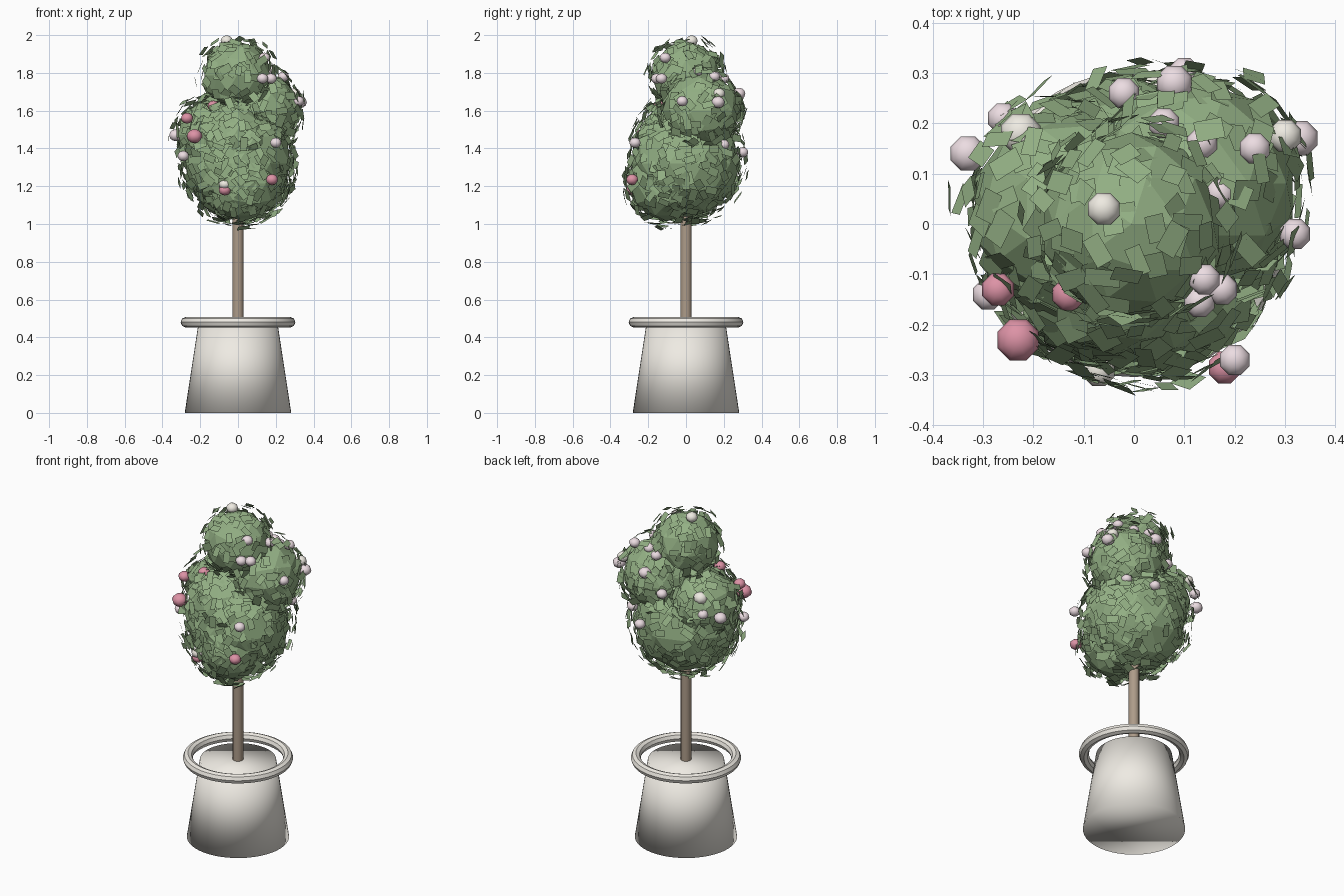
import bpy, bmesh, math, random
from mathutils import Vector, Matrix

if "Cube" in bpy.data.objects:
    bpy.data.objects.remove(bpy.data.objects["Cube"])

random.seed(11)


def material(name, rgb):
    m = bpy.data.materials.new(name)
    m.diffuse_color = (*rgb, 1)
    m.use_nodes = True
    m.node_tree.nodes["Principled BSDF"].inputs["Base Color"].default_value = m.diffuse_color
    return m


CREAM = material("cream", (0.86, 0.83, 0.77))
BARK = material("bark", (0.42, 0.33, 0.25))
GREEN = material("leaf_green", (0.29, 0.43, 0.23))
WHITE = material("white_bloom", (0.86, 0.83, 0.76))
BLUSH = material("blush_bloom", (0.84, 0.72, 0.76))
PINK = material("pink_bloom", (0.72, 0.29, 0.38))


def finish(name, mat, smooth_angle=180):
    ob = bpy.context.object
    ob.name = name
    ob.data.materials.append(mat)
    bpy.ops.object.shade_smooth_by_angle(angle=math.radians(smooth_angle))
    return ob


# pot: closed tapered body with a separate rim ring
bpy.ops.mesh.primitive_cone_add(vertices=48, radius1=0.282, radius2=0.21, depth=0.47, location=(0, 0, 0.235))
finish("pot", CREAM)
bpy.ops.mesh.primitive_torus_add(major_radius=0.276, minor_radius=0.028, major_segments=48,
                                 minor_segments=8, location=(0, 0, 0.48))
finish("pot_rim", CREAM, 40)

# trunk
bpy.ops.mesh.primitive_cylinder_add(vertices=12, radius=0.03, depth=0.74, location=(0, 0, 0.83))
finish("trunk", BARK, 40)

# foliage masses: x, y, z, radius
blobs = [
    (0.00, 0.00, 1.32, 0.290),
    (0.03, -0.10, 1.215, 0.200),
    (-0.04, -0.05, 1.44, 0.210),
    (-0.13, 0.03, 1.47, 0.195),
    (0.12, 0.08, 1.60, 0.205),
    (-0.005, 0.00, 1.785, 0.182),
]
for i, (x, y, z, r) in enumerate(blobs):
    bpy.ops.mesh.primitive_ico_sphere_add(subdivisions=2, radius=r, location=(x, y, z))
    finish(f"foliage_{i + 1}", GREEN, 5)

# leaves: small quads lying over the foliage surface
bm = bmesh.new()
for x, y, z, r in blobs:
    c = Vector((x, y, z))
    for _ in range(int(5000 * r * r)):
        n = Vector([random.gauss(0, 1) for _ in range(3)]).normalized()
        p = c + n * (r + random.uniform(-0.01, 0.045))
        if p.z > 1.975 or any((p - Vector(b[:3])).length < b[3] - 0.011 for b in blobs):
            continue
        tilt = (n + Vector([random.uniform(-0.25, 0.25) for _ in range(3)])).normalized()
        m = (Matrix.Translation(p) @ tilt.to_track_quat('Z', 'Y').to_matrix().to_4x4()
             @ Matrix.Rotation(random.uniform(0, math.tau), 4, 'Z'))
        w, h = random.uniform(0.016, 0.023), random.uniform(0.026, 0.036)
        bm.faces.new([bm.verts.new(m @ Vector((sx * w, sy * h, 0)))
                      for sx, sy in ((-1, -1), (1, -1), (1, 1), (-1, 1))])
mesh = bpy.data.meshes.new("leaves")
bm.to_mesh(mesh)
bm.free()
mesh.materials.append(GREEN)
bpy.context.collection.objects.link(bpy.data.objects.new("leaves", mesh))

# blossoms: slightly flattened low-poly balls
blossoms = [
    (WHITE, 0.034, [(-0.06, 0.03, 1.97), (-0.07, -0.29, 1.21), (0.30, 0.175, 1.69)]),
    (WHITE, 0.042, [(-0.225, 0.18, 1.58)]),
    (BLUSH, 0.032, [(0.14, -0.11, 1.88), (0.13, -0.155, 1.77), (0.175, -0.13, 1.77), (0.24, 0.15, 1.78),
                    (0.17, 0.06, 1.81), (0.32, -0.02, 1.65), (0.135, 0.16, 1.78), (0.06, 0.20, 1.77),
                    (-0.02, 0.26, 1.58), (-0.26, 0.21, 1.50), (0.20, -0.27, 1.43), (-0.29, -0.14, 1.36),
                    (0.10, 0.30, 1.38), (0.22, 0.20, 1.42)]),
    (BLUSH, 0.037, [(0.33, 0.17, 1.645), (0.08, 0.28, 1.69), (-0.33, 0.14, 1.47)]),
    (PINK, 0.034, [(-0.27, -0.13, 1.56), (0.18, -0.285, 1.235), (-0.07, -0.285, 1.18), (-0.13, -0.14, 1.625)]),
    (PINK, 0.044, [(-0.23, -0.23, 1.465)]),
]
count = 0
for mat, r, spots in blossoms:
    for spot in spots:
        count += 1
        bpy.ops.mesh.primitive_uv_sphere_add(segments=8, ring_count=6, radius=r, location=spot,
                                             rotation=(0, 0, math.pi / 8))
        ob = finish(f"blossom_{count}", mat)
        ob.scale.z = 0.85
